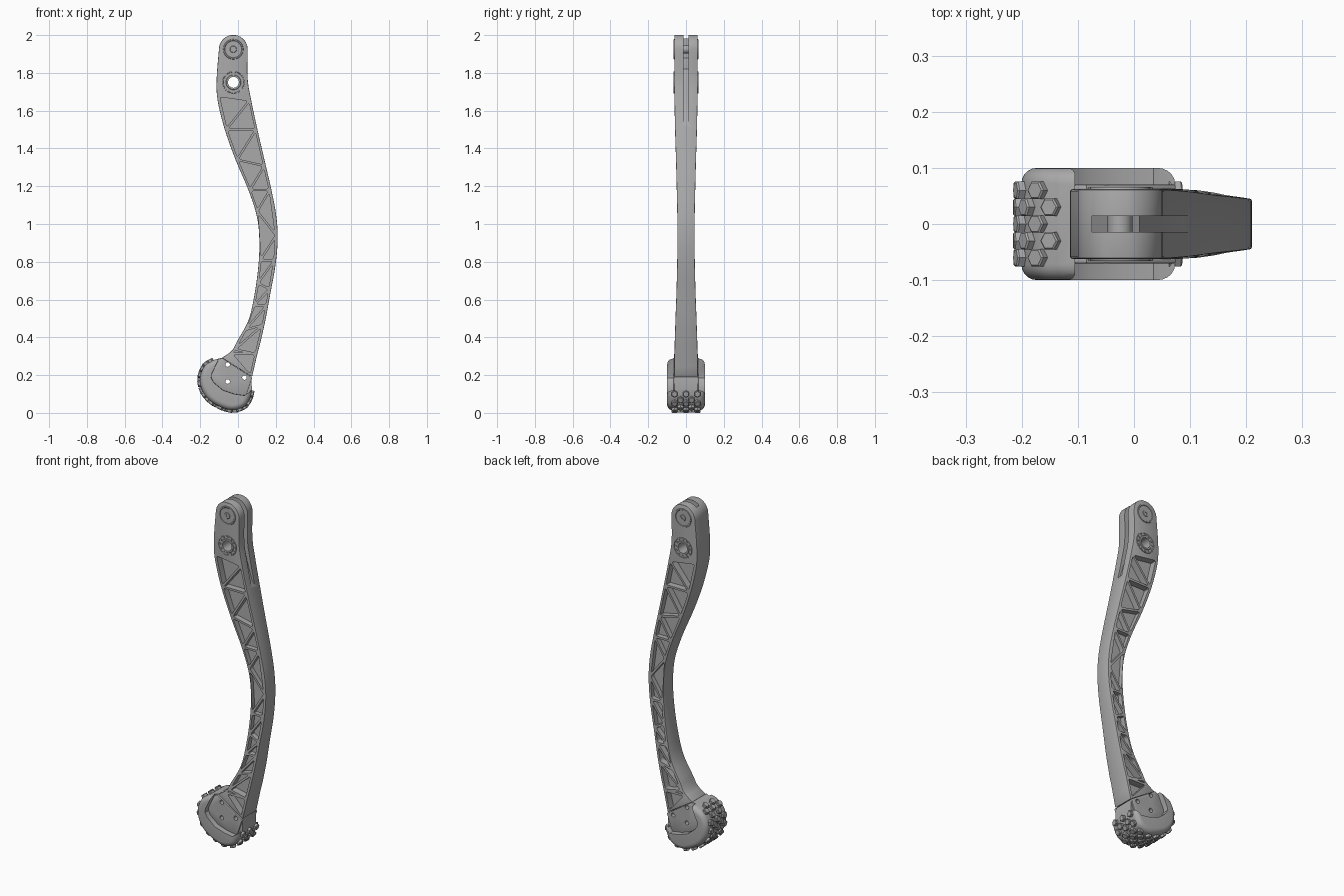
import bpy, bmesh, math
from mathutils import Vector

cube = bpy.data.objects.get("Cube")
if cube:
    bpy.data.objects.remove(cube, do_unlink=True)

grey = bpy.data.materials.new("satin grey")
grey.use_nodes = True
grey.diffuse_color = (0.4, 0.4, 0.4, 1)
grey.node_tree.nodes["Principled BSDF"].inputs["Base Color"].default_value = (0.4, 0.4, 0.4, 1)


def make(name, bm):
    bmesh.ops.recalc_face_normals(bm, faces=bm.faces)
    mesh = bpy.data.meshes.new(name)
    bm.to_mesh(mesh)
    bm.free()
    ob = bpy.data.objects.new(name, mesh)
    bpy.context.collection.objects.link(ob)
    mesh.materials.append(grey)
    return ob


def activate(ob):
    bpy.ops.object.select_all(action='DESELECT')
    ob.select_set(True)
    bpy.context.view_layer.objects.active = ob


def modify(ob, kind, **settings):
    activate(ob)
    mod = ob.modifiers.new(kind.lower(), kind)
    for key, value in settings.items():
        setattr(mod, key, value)
    bpy.ops.object.modifier_apply(modifier=mod.name)


def cut(ob, bm):
    cutter = make("cutter", bm)
    cutter.hide_render = True
    modify(ob, 'BOOLEAN', operation='DIFFERENCE', solver='EXACT', object=cutter)
    bpy.data.objects.remove(cutter, do_unlink=True)


def smooth(ob):
    activate(ob)
    bpy.ops.object.shade_smooth_by_angle(angle=math.radians(30))


def prism(bm, outline, y0, y1):
    """Extrude an (x, z) outline from y0 to y1."""
    rings = [[bm.verts.new((x, y, z)) for x, z in outline] for y in (y0, y1)]
    bm.faces.new(rings[0])
    bm.faces.new(rings[1][::-1])
    for i in range(len(outline)):
        bm.faces.new((rings[0][i - 1], rings[0][i], rings[1][i], rings[1][i - 1]))


def circle(cx, cz, r, n=32):
    return [(cx + r * math.cos(math.tau * i / n), cz + r * math.sin(math.tau * i / n))
            for i in range(n)]


def spline(points, steps):
    """Catmull-Rom interpolation of tuples of any length."""
    pts = [Vector(p) for p in points]
    pts = [2 * pts[0] - pts[1]] + pts + [2 * pts[-1] - pts[-2]]
    out = []
    for a, b, c, d in zip(pts, pts[1:], pts[2:], pts[3:]):
        for k in range(steps):
            t = k / steps
            out.append(0.5 * (2 * b + (c - a) * t + (2 * a - 5 * b + 4 * c - d) * t * t
                              + (3 * b - a - 3 * c + d) * t ** 3))
    return out + [pts[-2]]


def lathe(name, cx, cz, profile, n=40):
    """Turned part about the y axis, on both sides; profile is (radius, y)."""
    bm = bmesh.new()
    for side in (-1, 1):
        rings = [[bm.verts.new((x, side * y, z)) for x, z in circle(cx, cz, r, n)]
                 for r, y in profile]
        for a, b in zip(rings, rings[1:]):
            for i in range(n):
                bm.faces.new((a[i - 1], a[i], b[i], b[i - 1]))
        if profile[0][0] < 0.01:
            bm.faces.new(rings[0])
    smooth(make(name, bm))


# Leg stations: left x, right x, z, half thickness
stations = [(-0.01, 0.118, 0.37, 0.06), (0.055, 0.145, 0.49, 0.056), (0.087, 0.17, 0.625, 0.051),
            (0.108, 0.198, 0.78, 0.047), (0.113, 0.21, 0.915, 0.045), (0.1, 0.203, 1.04, 0.046),
            (0.055, 0.177, 1.18, 0.049), (-0.013, 0.14, 1.34, 0.053), (-0.07, 0.103, 1.5, 0.058),
            (-0.108, 0.07, 1.655, 0.061), (-0.113, 0.051, 1.77, 0.062), (-0.101, 0.051, 1.925, 0.062)]
rows = spline(stations, 5)
for i in range(1, 9):
    a = math.radians(10 * i)
    rows.append((-0.025 - 0.076 * math.cos(a), -0.025 + 0.076 * math.cos(a),
                 1.925 + 0.076 * math.sin(a), 0.062))
PIVOT, BEARING = (-0.025, 1.925), (-0.024, 1.75)

# Rows as (left x, left z, right x, right z, half thickness), slanting into the foot
rows = [(l, z, r, z, w) for l, r, z, w in rows]
rows = [(-0.085, 0.292, 0.074, 0.19, 0.063), (-0.045, 0.318, 0.087, 0.245, 0.062),
        (-0.025, 0.338, 0.102, 0.31, 0.061)] + rows
bm = bmesh.new()
loops = [[bm.verts.new(p) for p in ((lx, -w, lz), (rx, -w, rz), (rx, w, rz), (lx, w, lz))]
         for lx, lz, rx, rz, w in rows]
for a, b in zip(loops, loops[1:]):
    for i in range(4):
        bm.faces.new((a[i - 1], a[i], b[i], b[i - 1]))
bm.faces.new(loops[0])
bm.faces.new(loops[-1])
leg = make("leg", bm)
modify(leg, 'BEVEL', width=0.004, segments=2, limit_method='ANGLE', angle_limit=math.radians(50))


def node(side, z):
    """Truss corner a little inside the left (0) or right (1) edge."""
    row = min(rows, key=lambda r: abs(r[2 * side + 1] - z))
    a, b = Vector(row[2 * side:2 * side + 2]), Vector(row[2 - 2 * side:4 - 2 * side])
    return a + (b - a).normalized() * 0.008


def rounded_triangle(tri, inset=0.006):
    """Triangle moved in by inset, with rounded corners."""
    a, b, c = tri
    la, lb, lc = (b - c).length, (c - a).length, (a - b).length
    centre = (a * la + b * lb + c * lc) / (la + lb + lc)
    radius = abs((b - a).cross(c - a)) / (la + lb + lc)
    pts = [centre + (p - centre) * (1 - inset / radius) for p in tri]
    out = []
    for i, p in enumerate(pts):
        q, r = pts[i - 1] - p, pts[(i + 1) % 3] - p
        q, r = (v.normalized() * min(0.012, v.length * 0.3) for v in (q, r))
        out += [p + q * (1 - t) ** 2 + r * t * t for t in (0, 0.33, 0.67, 1)]
    return out


# Triangular truss pockets on both faces
heights = [1.68, 1.66, 1.51, 1.49, 1.35, 1.32, 1.17, 1.18, 1.07, 0.93, 0.82, 0.81,
           0.7, 0.67, 0.57, 0.56, 0.45, 0.46, 0.35, 0.33, 0.318, 0.205]
nodes = [node(i % 2, z) for i, z in enumerate(heights)]
bm = bmesh.new()
for tri in zip(nodes, nodes[1:], nodes[2:]):
    outline = rounded_triangle(tri)
    for side in (-1, 1):
        prism(bm, outline, side * 0.021, side * 0.2)
cut(leg, bm)

# Slot at the top that runs out as a groove along the edge
bm = bmesh.new()
prism(bm, [(-0.075, 2.1), (-0.075, 1.88), (-0.03, 1.845), (0.01, 1.82), (0.027, 1.75),
           (0.05, 1.65), (0.08, 1.55), (0.11, 1.51), (0.2, 1.5), (0.2, 2.1)], -0.014, 0.014)
cut(leg, bm)
bm = bmesh.new()
prism(bm, circle(*BEARING, 0.029), -0.2, 0.2)
cut(leg, bm)
smooth(leg)

# Pivot pin, pivot caps and bearing rings
bm = bmesh.new()
prism(bm, circle(*PIVOT, 0.022), -0.03, 0.03)
smooth(make("pivot_pin", bm))
lathe("pivot_caps", *PIVOT, [(0.007, 0.0625), (0.007, 0.066), (0.016, 0.066), (0.018, 0.0635),
                             (0.044, 0.0635), (0.046, 0.066), (0.052, 0.066), (0.054, 0.06)])
lathe("bearing_rings", *BEARING, [(0.029, 0.03), (0.029, 0.066), (0.038, 0.066), (0.04, 0.063),
                                  (0.054, 0.063), (0.055, 0.065), (0.058, 0.065), (0.059, 0.06)])
bm = bmesh.new()
for x, z in circle(*BEARING, 0.047, 12):
    for side in (-1, 1):
        prism(bm, circle(x, z, 0.006, 10), side * 0.06, side * 0.066)
smooth(make("bearing_bolts", bm))

# Padded foot with a recess on each side for the plates
sole = spline([(-0.13, 0.28), (-0.175, 0.25), (-0.2, 0.19), (-0.19, 0.12), (-0.14, 0.058),
               (-0.045, 0.016), (0.03, 0.032), (0.064, 0.08), (0.074, 0.122)], 6)
bm = bmesh.new()
prism(bm, sole + [Vector((0.07, 0.19)), Vector((-0.085, 0.292))], -0.1, 0.1)
foot = make("foot_pad", bm)
modify(foot, 'BEVEL', width=0.028, segments=5, limit_method='ANGLE', angle_limit=math.radians(60))
plate = [(-0.085, 0.292), (-0.105, 0.28), (-0.14, 0.205), (-0.142, 0.185), (-0.128, 0.16),
         (-0.08, 0.12), (-0.02, 0.1), (0.035, 0.092), (0.045, 0.1), (0.075, 0.187)]
bm = bmesh.new()
for side in (-1, 1):
    prism(bm, plate[1:-1] + [(0.2, 0.2), (0.1, 0.5), (-0.1, 0.5)], side * 0.062, side * 0.3)
cut(foot, bm)

# Side plates with through holes
bm = bmesh.new()
for side in (-1, 1):
    prism(bm, plate, side * 0.058, side * 0.07)
plates = make("foot_plates", bm)
modify(plates, 'BEVEL', width=0.003, segments=2, limit_method='ANGLE', angle_limit=math.radians(50))
for part in (foot, plates):
    bm = bmesh.new()
    for x, z in ((-0.055, 0.256), (-0.055, 0.166), (0.034, 0.187)):
        prism(bm, circle(x, z, 0.012, 20), -0.2, 0.2)
    cut(part, bm)
    smooth(part)

# Staggered hexagonal grip studs around the sole
bm = bmesh.new()
travelled, row_number = 0.0, 0
for a, b in zip(sole, sole[1:]):
    travelled += (b - a).length
    if travelled < 0.018 + row_number * 0.027:
        continue
    along = (b - a).normalized()
    tangent, normal = Vector((along.x, 0, along.y)), Vector((along.y, 0, -along.x))
    if normal.dot(Vector((b.x + 0.06, 0, b.y - 0.15))) < 0:
        normal.negate()
    for y in ((-0.03, 0.03), (-0.06, 0, 0.06))[row_number % 2]:
        rings = [[bm.verts.new(Vector((b.x, y, b.y)) + normal * h + tangent * u
                               + Vector((0, v, 0))) for u, v in circle(0, 0, r, 6)]
                 for h, r in ((-0.01, 0.018), (0.011, 0.018), (0.014, 0.015))]
        for low, high in zip(rings, rings[1:]):
            for i in range(6):
                bm.faces.new((low[i - 1], low[i], high[i], high[i - 1]))
        bm.faces.new(rings[-1])
        bm.faces.new(rings[0][::-1])
    row_number += 1
make("grip_studs", bm)
